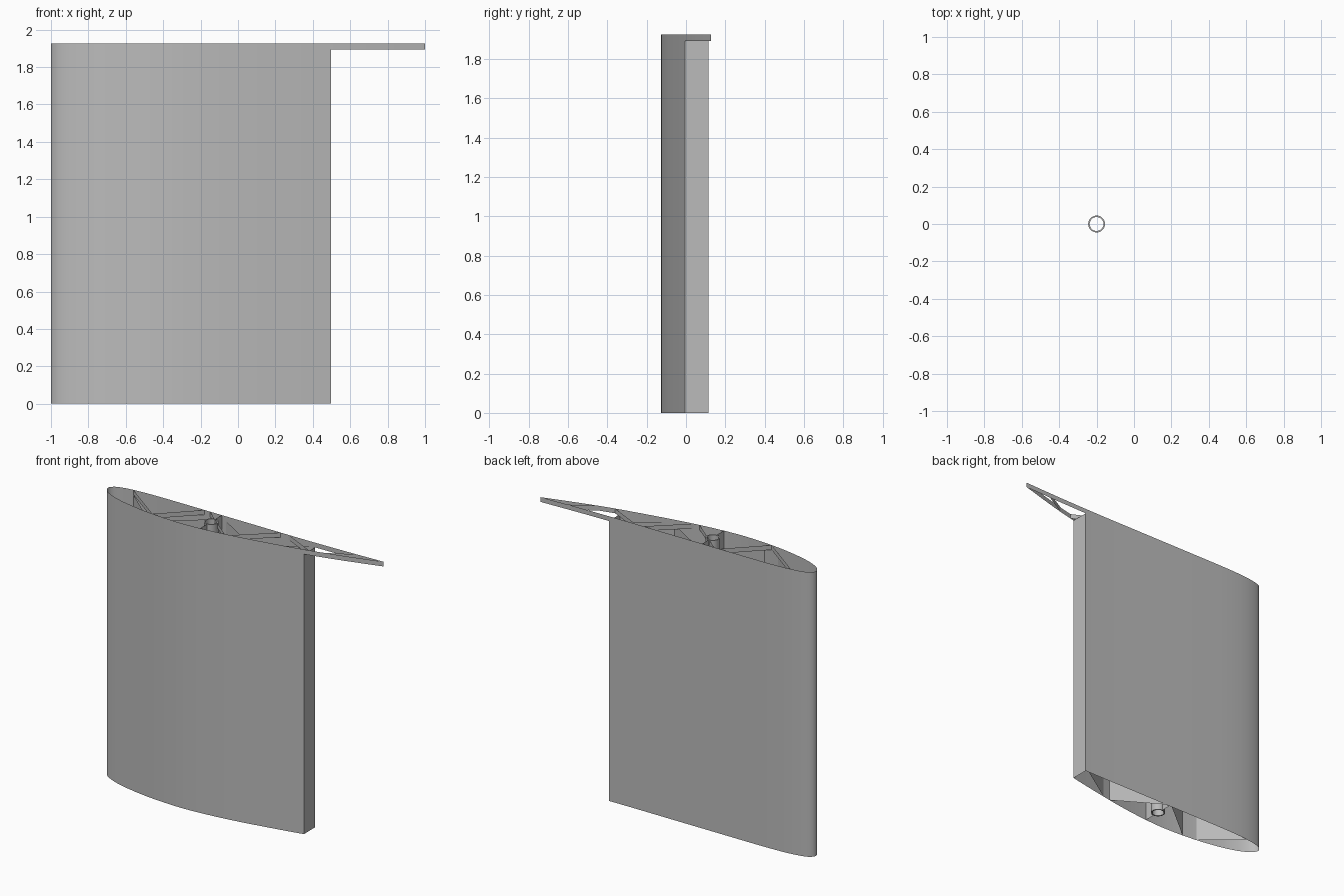
import bpy, bmesh, math

cube = bpy.data.objects.get("Cube")
if cube:
    bpy.data.objects.remove(cube, do_unlink=True)

HEIGHT, RIB_BASE, CUT_X = 1.925, 1.893, 0.497
SPAR_X, SPAR_R, BORE_R = -0.2, 0.045, 0.037

grey = bpy.data.materials.new("plain grey")
grey.use_nodes = True
grey.diffuse_color = (0.5, 0.5, 0.5, 1)
grey.node_tree.nodes["Principled BSDF"].inputs["Base Color"].default_value = (0.5, 0.5, 0.5, 1)

# Section control points, nose to tail
UPPER = [(-1, 0.04), (-0.985, 0.066), (-0.95, 0.085), (-0.86, 0.102), (-0.75, 0.11),
         (-0.6, 0.113), (0, 0.113), (0.4, 0.113), (0.7, 0.118), (1, 0.128)]
LOWER = [(-1, 0.04), (-0.99, 0.012), (-0.96, -0.015), (-0.9, -0.045), (-0.8, -0.076),
         (-0.6, -0.111), (-0.37, -0.126), (-0.2, -0.119), (0, -0.097), (0.2, -0.064),
         (0.497, -0.006), (0.7, 0.043), (1, 0.128)]


def refine(pts, before, steps=5):
    """Cubic curve through the points; 'before' guides the start tangent."""
    p = [before] + pts + [pts[-1]]
    out = []
    for i in range(1, len(p) - 2):
        a, b, c, d = p[i - 1:i + 3]
        dx = c[0] - b[0]
        sl = [(c[k] - a[k]) / max(math.dist(a, b) + math.dist(b, c), 1e-6) for k in (0, 1)]
        sr = [(d[k] - b[k]) / max(math.dist(b, c) + math.dist(c, d), 1e-6) for k in (0, 1)]
        seg = math.dist(b, c)
        for s in range(steps):
            t = s / steps
            h = (1 + 2 * t) * (1 - t) ** 2, t * (1 - t) ** 2, t * t * (3 - 2 * t), t * t * (t - 1)
            out.append(tuple(h[0] * b[k] + h[1] * seg * sl[k] + h[2] * c[k] + h[3] * seg * sr[k]
                             for k in (0, 1)))
    return out + [pts[-1]]


upper = refine(UPPER, LOWER[1])
lower = refine(LOWER, UPPER[1])


def height_at(curve, x):
    for (x0, y0), (x1, y1) in zip(curve, curve[1:]):
        if x0 <= x <= x1 and x1 > x0:
            return y0 + (y1 - y0) * (x - x0) / (x1 - x0)
    return curve[-1][1]


def sheets(name, paths, z0, z1):
    """Raise each path into a thin vertical wall."""
    bm = bmesh.new()
    for path in paths:
        closed = path[0] == path[-1]
        pts = path[:-1] if closed else path
        low = [bm.verts.new((x, y, z0)) for x, y in pts]
        top = [bm.verts.new((x, y, z1)) for x, y in pts]
        n = len(pts)
        for i in range(n if closed else n - 1):
            j = (i + 1) % n
            bm.faces.new((low[i], low[j], top[j], top[i]))
    return finish(name, bm)


def finish(name, bm):
    mesh = bpy.data.meshes.new(name)
    bm.to_mesh(mesh)
    bm.free()
    mesh.materials.append(grey)
    ob = bpy.data.objects.new(name, mesh)
    bpy.context.collection.objects.link(ob)
    bpy.ops.object.select_all(action='DESELECT')
    ob.select_set(True)
    bpy.context.view_layer.objects.active = ob
    bpy.ops.object.shade_smooth_by_angle(angle=math.radians(30))
    return ob


def webs(pairs):
    return [[(a, height_at(upper, a)), (b, height_at(lower, b))] for a, b in pairs]


def trimmed(curve, x):
    return [p for p in curve if p[0] < x - 0.001] + [(x, height_at(curve, x))]


# Main skin with its flat rear wall, and the full-length end rib
body_loop = trimmed(lower, CUT_X) + trimmed(upper, CUT_X)[:0:-1] + [lower[0]]
sheets("main_skin", [body_loop], 0, RIB_BASE)
sheets("end_rib_skin", [lower + upper[-2:0:-1] + [lower[0]]], RIB_BASE, HEIGHT)

# Diagonal internal webs: (x on the upper side, x on the lower side)
sheets("main_webs", webs([(-0.855, -0.61), (-0.22, -0.505), (-0.17, 0.14), (0.47, 0.2)]),
       0, RIB_BASE)
sheets("end_rib_webs", webs([(-0.855, -0.56), (-0.33, -0.56), (-0.29, -0.03), (0.24, 0.01),
                             (0.3, 0.53), (0.8, 0.63)]), RIB_BASE, HEIGHT)

# Spar tube and the webs that tie it to the skin
bm = bmesh.new()
SIDES = 32
rings = []
for r, z in ((SPAR_R, 0), (SPAR_R, HEIGHT), (BORE_R, HEIGHT), (BORE_R, 0)):
    rings.append([bm.verts.new((SPAR_X + r * math.cos(math.tau * i / SIDES),
                                r * math.sin(math.tau * i / SIDES), z)) for i in range(SIDES)])
for k in range(4):
    a, b = rings[k], rings[(k + 1) % 4]
    for i in range(SIDES):
        j = (i + 1) % SIDES
        bm.faces.new((a[i], a[j], b[j], b[i]))
finish("spar_tube", bm)
sheets("spar_webs", [[(SPAR_X, SPAR_R), (SPAR_X, height_at(upper, SPAR_X))],
                     [(SPAR_X, height_at(lower, SPAR_X)), (SPAR_X, -SPAR_R)]], 0, HEIGHT)
